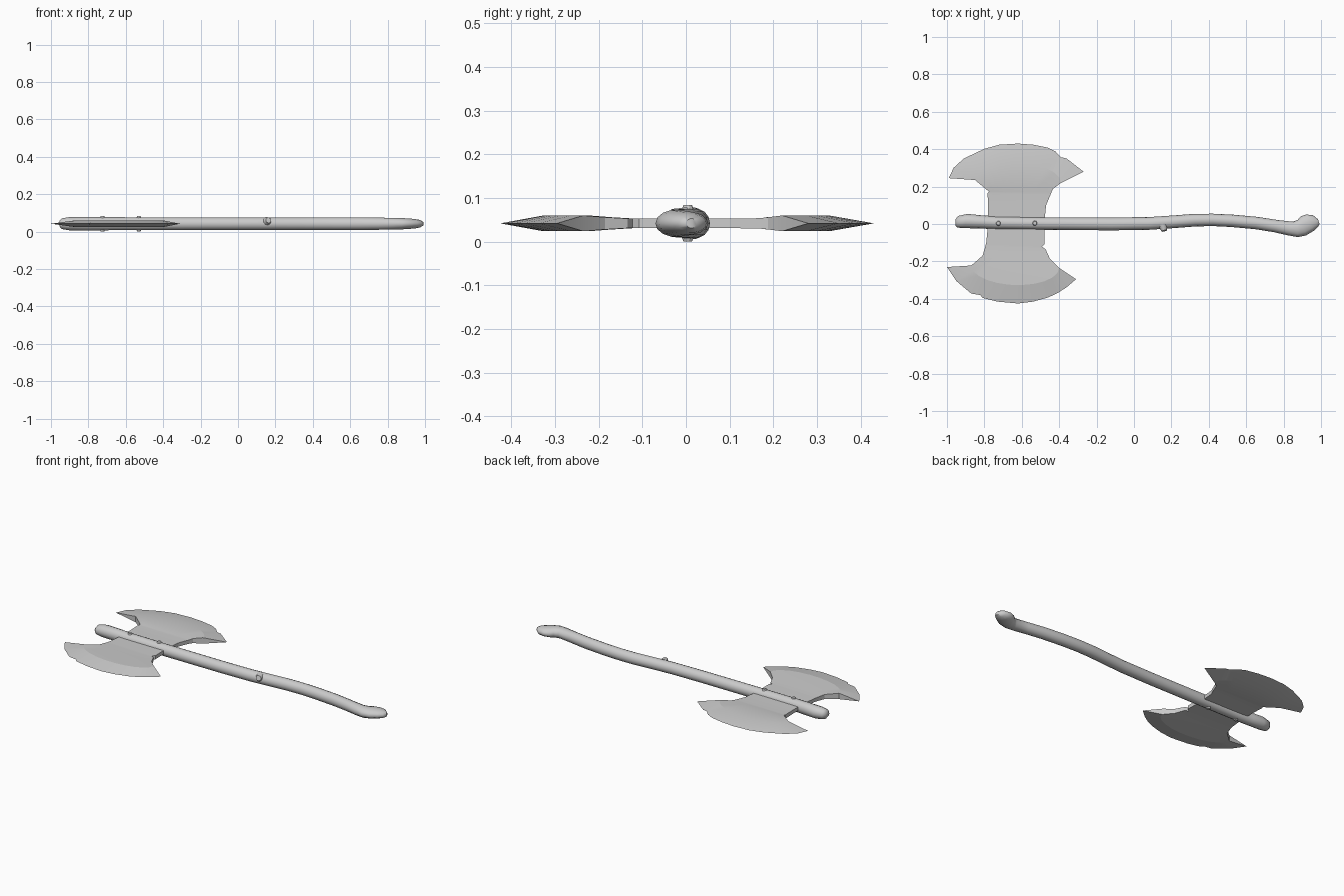
import bpy, bmesh, math
from mathutils import Vector, Matrix

if "Cube" in bpy.data.objects:
    bpy.data.objects.remove(bpy.data.objects["Cube"])

ZC = 0.042  # mid-plane of the axe


def finish(name, bm, smooth=None):
    bmesh.ops.remove_doubles(bm, verts=bm.verts, dist=0.0004)
    bmesh.ops.recalc_face_normals(bm, faces=bm.faces)
    me = bpy.data.meshes.new(name)
    bm.to_mesh(me)
    bm.free()
    ob = bpy.data.objects.new(name, me)
    bpy.context.collection.objects.link(ob)
    if smooth:
        bpy.ops.object.select_all(action='DESELECT')
        ob.select_set(True)
        bpy.context.view_layer.objects.active = ob
        bpy.ops.object.shade_smooth_by_angle(angle=math.radians(smooth))
    return ob


# --- double blade: rows run from the lower cutting edge to the upper one ---
UPPER_EDGE = [(-.99, .245), (-.965, .30), (-.91, .35), (-.80, .402), (-.72, .424), (-.62, .43),
              (-.54, .424), (-.46, .408), (-.42, .388), (-.39, .357), (-.36, .35), (-.27, .28)]
LOWER_EDGE = [(-1.0, -.23), (-.95, -.305), (-.87, -.372), (-.82, -.38), (-.81, -.395), (-.73, -.415),
              (-.62, -.425), (-.54, -.415), (-.46, -.393), (-.41, -.37), (-.36, -.338), (-.31, -.295)]
N = len(UPPER_EDGE)


def row(xl, yl, xr, yr, bulge=0):
    pts = []
    for i in range(N):
        a = math.pi * i / (N - 1)
        t = (1 - math.cos(a)) / 2 if bulge else i / (N - 1)
        pts.append((xl + (xr - xl) * t, yl + (yr - yl) * t + bulge * math.sin(a)))
    return pts


# each row: points and half thickness (the small jogs are nicks in the neck)
rows = [(LOWER_EDGE, 0),
        (row(-.87, -.222, -.40, -.235, -.098), .018),
        (row(-.81, -.17, -.45, -.185), .014),
        (row(-.795, -.12, -.473, -.134), .011),
        (row(-.793, -.11, -.493, -.122), .011),
        (row(-.79, -.10, -.478, -.108), .011),
        (row(-.78, 0, -.48, 0), .011),
        (row(-.78, .10, -.47, .10), .011),
        (row(-.783, .165, -.447, .155), .0115),
        (row(-.775, .173, -.441, .17), .012),
        (row(-.79, .185, -.433, .188), .014),
        (row(-.85, .235, -.39, .22, .10), .018)]
rows.append((UPPER_EDGE, 0))

bm = bmesh.new()
sheets = [[[bm.verts.new((x, y, ZC + s * h)) for x, y in pts] for pts, h in rows] for s in (1, -1)]
for g in sheets:
    for a, b in zip(g, g[1:]):
        for i in range(N - 1):
            bm.faces.new((a[i], a[i + 1], b[i + 1], b[i]))
top, bot = sheets
for j in range(len(rows) - 1):
    for i in (0, N - 1):
        bm.faces.new((top[j][i], top[j + 1][i], bot[j + 1][i], bot[j][i]))
finish("double_blade", bm, 12)

# --- carved handle: each station spans an upper and a lower outline point ---
STATIONS = [  # x_up, y_up, x_low, y_low, half height
    (-.955, .025, -.955, -.008, .014), (-.94, .043, -.945, -.019, .029),
    (-.89, .054, -.91, -.022, .036), (-.82, .047, -.82, -.024, .037),
    (-.74, .041, -.74, -.028, .036), (-.48, .036, -.48, -.031, .035),
    (-.12, .035, -.12, -.034, .034), (.08, .037, .08, -.031, .034),
    (.20, .045, .20, -.023, .034), (.32, .054, .33, -.013, .034),
    (.42, .055, .42, -.011, .034), (.53, .050, .52, -.016, .034),
    (.66, .038, .65, -.028, .034), (.77, .021, .75, -.044, .033),
    (.85, .012, .82, -.060, .032), (.875, .022, .875, -.070, .031),
    (.89, .040, .92, -.061, .029), (.92, .051, .96, -.037, .026),
    (.957, .047, .982, -.018, .021), (.984, .025, .992, .0, .011)]
SIDES = 14
bm = bmesh.new()
rings = []
for xu, yu, xl, yl, hz in STATIONS:
    u, l = Vector((xu, yu, ZC)), Vector((xl, yl, ZC))
    c, r = (u + l) / 2, (u - l) / 2
    rings.append([bm.verts.new(c + r * math.cos(a) + Vector((0, 0, hz * math.sin(a))))
                  for a in (2 * math.pi * k / SIDES for k in range(SIDES))])
for a, b in zip(rings, rings[1:]):
    for k in range(SIDES):
        m = (k + 1) % SIDES
        bm.faces.new((a[k], a[m], b[m], b[k]))
bm.faces.new(rings[0])
bm.faces.new(rings[-1])
finish("handle", bm, 50)

# --- rivets through the head ---
for n, x in enumerate((-.725, -.53)):
    bm = bmesh.new()
    for s in (1, -1):
        g = bmesh.ops.create_cone(bm, cap_ends=True, segments=10, radius1=.015, radius2=.010, depth=.014)
        rot = Matrix.Identity(4) if s > 0 else Matrix.Rotation(math.pi, 4, 'X')
        bmesh.ops.transform(bm, verts=g["verts"],
                            matrix=Matrix.Translation((x, .004, ZC + s * .0345)) @ rot)
    finish(f"rivets_{n + 1}", bm, 30)

# --- cut-off twig stub on the front of the handle ---
bm = bmesh.new()
bmesh.ops.create_cone(bm, cap_ends=True, segments=10, radius1=.028, radius2=.015, depth=.035,
                      matrix=Matrix.Translation((.158, -.020, .056)) @ Matrix.Rotation(math.radians(75), 4, 'X')
                      @ Matrix.Rotation(math.radians(15), 4, 'Y'))
finish("twig_stub", bm, 40)
